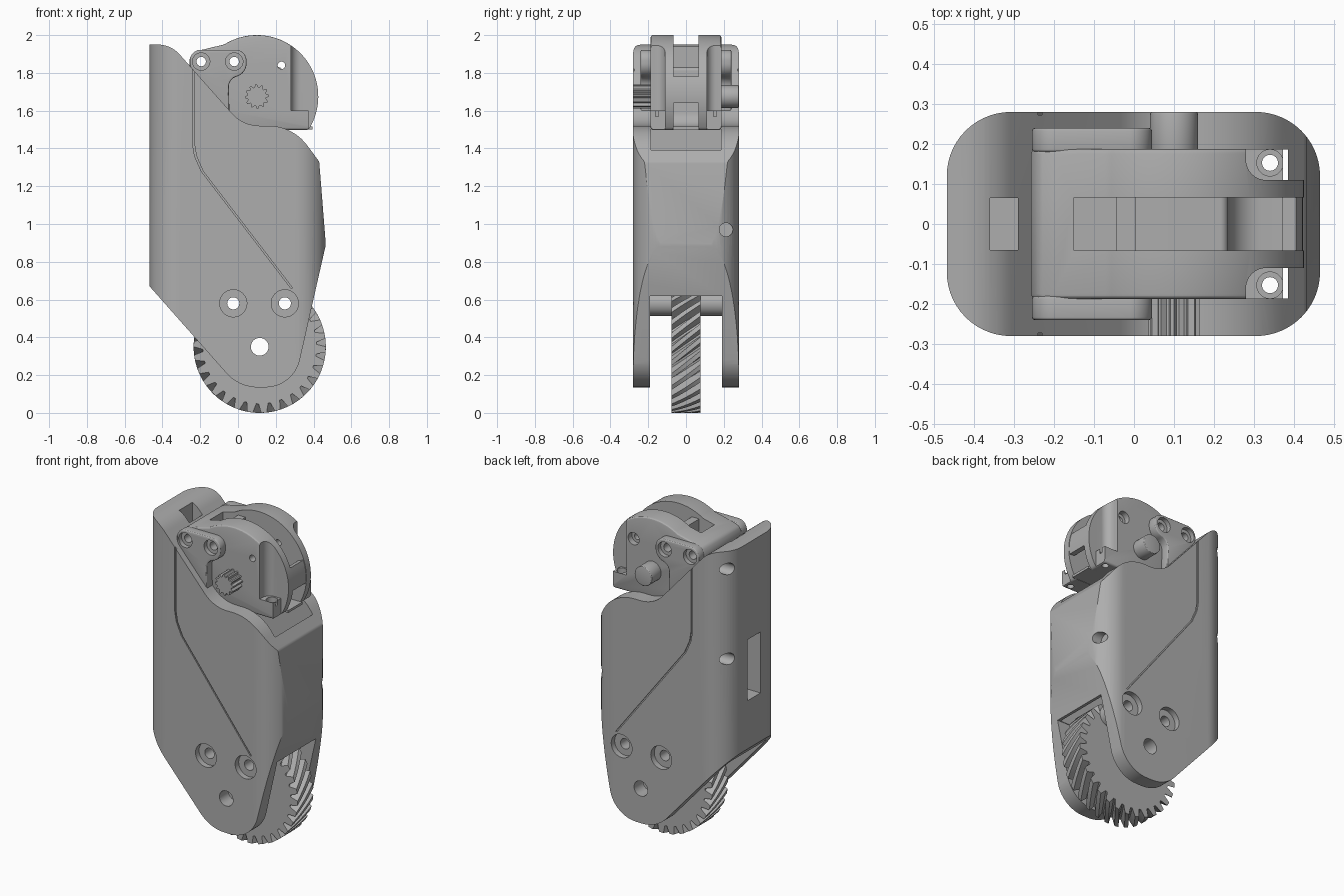
import bpy, bmesh, math
from math import sin, cos, pi, radians
from mathutils import Vector

cube = bpy.data.objects.get("Cube")
if cube:
    bpy.data.objects.remove(cube, do_unlink=True)

GREY = (0.42, 0.42, 0.42, 1)
mat = bpy.data.materials.new("plain_grey")
mat.use_nodes = True
mat.diffuse_color = GREY
mat.node_tree.nodes["Principled BSDF"].inputs["Base Color"].default_value = GREY


def make(name, bm):
    bmesh.ops.recalc_face_normals(bm, faces=bm.faces)
    me = bpy.data.meshes.new(name)
    bm.to_mesh(me)
    bm.free()
    me.materials.append(mat)
    ob = bpy.data.objects.new(name, me)
    bpy.context.collection.objects.link(ob)
    return ob


def prism(name, pts, a, b, axis="y"):
    """Extrude a 2D outline from a to b along y (outline in xz), z (xy) or x (yz)."""
    place = {"y": lambda p: (p[0], a, p[1]), "z": lambda p: (p[0], p[1], a),
             "x": lambda p: (a, p[0], p[1])}[axis]
    step = {"x": (b - a, 0, 0), "y": (0, b - a, 0), "z": (0, 0, b - a)}[axis]
    bm = bmesh.new()
    face = bm.faces.new([bm.verts.new(place(p)) for p in pts])
    out = bmesh.ops.extrude_face_region(bm, geom=[face])
    bmesh.ops.translate(bm, vec=step, verts=[v for v in out["geom"] if isinstance(v, bmesh.types.BMVert)])
    return make(name, bm)


def circle(x, y, r, n=32):
    return [(x + r * cos(2 * pi * i / n), y + r * sin(2 * pi * i / n)) for i in range(n)]


def box(name, x0, x1, y0, y1, z0, z1):
    return prism(name, [(x0, y0), (x1, y0), (x1, y1), (x0, y1)], z0, z1, "z")


def rounded(corners, n=10):
    """Outline with a circular arc at each (x, y, cutback) corner."""
    pts = []
    for i, (x, y, d) in enumerate(corners):
        c = Vector((x, y))
        if not d:
            pts.append(c)
            continue
        u = (Vector(corners[i - 1][:2]) - c).normalized()
        v = (Vector(corners[(i + 1) % len(corners)][:2]) - c).normalized()
        w = math.sqrt((1 - u.dot(v)) / 2)
        for k in range(n + 1):
            t = k / n
            f = ((1 - t) ** 2, 2 * w * t * (1 - t), t * t)
            pts.append(((c + u * d) * f[0] + c * f[1] + (c + v * d) * f[2]) / sum(f))
    return pts


def apply_mod(ob, kind, **settings):
    mod = ob.modifiers.new("step", kind)
    for key, value in settings.items():
        setattr(mod, key, value)
    bpy.context.view_layer.objects.active = ob
    bpy.ops.object.modifier_apply(modifier=mod.name)


def combine(ob, tools, operation="DIFFERENCE"):
    for tool in tools:
        apply_mod(ob, "BOOLEAN", object=tool, operation=operation, solver="EXACT")
        bpy.data.objects.remove(tool, do_unlink=True)


def soften(ob, width):
    apply_mod(ob, "BEVEL", width=width, segments=3, limit_method="ANGLE", angle_limit=radians(35))


def drill(spots, r, a=-0.4, b=0.4):
    return [prism("hole", circle(*p, r), a, b) for p in spots]


AXLE = (0.115, 0.35)
SHAFT = (0.1, 1.675)
SCREWS = [(-0.025, 0.58), (0.248, 0.58)]
PINS = [(-0.195, 1.86), (-0.02, 1.86)]

# Housing: side outline intersected with a rounded plan
housing = prism("housing", rounded([
    (-0.468, 1.95, 0), (-0.355, 1.95, 0.07), (0.026, 1.52, 0.09), (0.29, 1.52, 0.13),
    (0.43, 1.33, 0.01), (0.465, 0.89, 0.01), (0.39, 0.56, 0.03), (0.295, 0.135, 0.15),
    (0.005, 0.135, 0.1), (-0.468, 0.67, 0)]), -0.4, 0.4)
plan = [(-0.468, -0.28, 0.16), (0.465, -0.28, 0.16), (0.465, 0.28, 0.16), (-0.468, 0.28, 0.16)]
combine(housing, [prism("plan", rounded(plan, 14), -0.1, 2.2, "z")], "INTERSECT")

# Hollow interior, fork slot, cable channel and rear window
cuts = [box("cavity", -0.25, 0.385, -0.186, 0.186, 0.5, 2.2),
        box("fork", -0.7, 0.7, -0.19, 0.19, -0.1, 0.62),
        box("channel", -0.36, -0.29, -0.065, 0.065, 0.97, 2.2),
        box("window", -0.6, -0.3, -0.065, 0.065, 0.97, 1.35)]
cuts += drill([AXLE], 0.047) + drill(SCREWS, 0.032)
# Corner screw holes along x
cuts += [prism("corner_hole", circle(0.212, z, 0.036), a, b, "x")
         for z, a, b in [(1.28, -0.6, -0.36), (1.84, -0.6, -0.36), (0.97, 0.39, 0.6)]]
# Counterbores and cover seam on both cheeks
seam = [(-0.235, 1.86), (-0.235, 1.42), (-0.225, 1.36), (-0.19, 1.28), (0.285, 0.66)]
strip = [(x - 0.005, z) for x, z in seam] + [(x + 0.005, z) for x, z in reversed(seam)]
for s in (-1, 1):
    cuts += drill(SCREWS, 0.072, s * 0.245, s * 0.4)
    cuts.append(prism("seam", strip, s * 0.272, s * 0.4))
combine(housing, cuts)

# Screw bosses inside the fork
for s, side in ((-1, "front"), (1, "rear")):
    for p, where in zip(SCREWS, ("inner", "outer")):
        boss = prism(f"{side}_{where}_boss", circle(*p, 0.068), s * 0.077, s * 0.2)
        combine(boss, drill([p], 0.032))

# Helical gear
TEETH, LAYERS, HALF = 30, 6, 0.078
bm = bmesh.new()
rings = []
for j in range(LAYERS + 1):
    f = j / LAYERS
    ring = []
    for t in range(TEETH):
        for off, r in ((0.06, 0.302), (0.26, 0.302), (0.46, 0.35), (0.86, 0.35)):
            a = 2 * pi * (t + off) / TEETH + 0.36 * (f - 0.5)
            ring.append(bm.verts.new((AXLE[0] + r * cos(a), HALF * (2 * f - 1), AXLE[1] + r * sin(a))))
    rings.append(ring)
for lo, hi in zip(rings, rings[1:]):
    for i in range(len(lo)):
        bm.faces.new((lo[i - 1], lo[i], hi[i], hi[i - 1]))
bm.faces.new(rings[0])
bm.faces.new(rings[-1])
gear = make("helical_gear", bm)
combine(gear, drill([AXLE], 0.047) + drill(SCREWS, 0.032))

# Motor head: drum with a tail block
arc = [radians(-33 + 155 * i / 48) for i in range(49)]
outline = [(SHAFT[0] + 0.325 * cos(a), SHAFT[1] + 0.325 * sin(a)) for a in arc]
outline += [(-0.2, 1.92), (-0.24, 1.905), (-0.257, 1.87), (-0.257, 1.83), (-0.05, 1.59), (0.0, 1.5)]
head = prism("motor_head", outline, -0.187, 0.187)
soften(head, 0.012)
cuts = [box("slot", -0.15, 0.6, -0.066, 0.066, 1.4, 2.2)]
for s in (-1, 1):
    y0, y1 = sorted((s * 0.11, s * 0.3))
    pocket = rounded([(0.28, s * 0.11, 0.05), (0.6, s * 0.11, 0), (0.6, s * 0.3, 0), (0.28, s * 0.3, 0)])
    cuts += [prism("pocket", pocket, 1.6, 2.2, "z"),
             box("trim", 0.372, 0.6, y0, y1, 1.4, 2.2),
             prism("flange_hole", circle(0.34, s * 0.153, 0.02), 1.4, 1.7, "z"),
             prism("flange_bore", circle(0.34, s * 0.153, 0.033), 1.57, 1.7, "z")]
cuts += drill(PINS, 0.025) + drill([(0.23, 1.84)], 0.02) + drill([(0.23, 1.84)], 0.038, 0.15)
combine(head, cuts)

# Slot floor, cross rib and front bridge
floor = prism("slot_floor", rounded([
    (-0.16, 1.5, 0), (0.395, 1.5, 0), (0.395, 1.515, 0), (0.24, 1.515, 0.08),
    (0.235, 1.83, 0.02), (-0.16, 1.83, 0)]), -0.07, 0.07)
combine(floor, drill(PINS[1:], 0.025))
rib = box("slot_rib", -0.045, 0.005, -0.07, 0.07, 1.8, 1.94)
combine(rib, drill(PINS[1:], 0.025))
sweep = [radians(-6 + 25 * i / 8) for i in range(9)]
bridge = [(SHAFT[0] + r * cos(a), SHAFT[1] + r * sin(a))
          for r, angles in ((0.322, sweep), (0.285, sweep[::-1])) for a in angles]
prism("front_bridge", bridge, -0.07, 0.07)

# Link plates with pin bores
for s, side in ((-1, "front"), (1, "rear")):
    plate = prism(f"{side}_link_plate", rounded([
        (-0.255, 1.922, 0.057), (0.045, 1.922, 0.057), (0.045, 1.8, 0.05),
        (-0.05, 1.765, 0.04), (-0.045, 1.59, 0), (-0.255, 1.83, 0.025)]), s * 0.18, s * 0.24)
    soften(plate, 0.008)
    combine(plate, drill(PINS, 0.025) + drill(PINS, 0.046, s * 0.212, s * 0.4))

# Output shaft: plain at the rear, splined at the front
shaft = prism("rear_shaft", circle(*SHAFT, 0.06), 0.17, 0.28)
soften(shaft, 0.006)
spline = []
for i in range(48):
    r = 0.064 if i % 4 < 2 else 0.05
    spline.append((SHAFT[0] + r * cos(2 * pi * i / 48), SHAFT[1] + r * sin(2 * pi * i / 48)))
prism("splined_shaft", spline, -0.28, -0.17)

# Smooth curved faces, keep edges sharp
for ob in list(bpy.context.scene.objects):
    if ob.type == "MESH":
        bpy.ops.object.select_all(action="DESELECT")
        ob.select_set(True)
        bpy.context.view_layer.objects.active = ob
        bpy.ops.object.shade_smooth_by_angle(angle=radians(28))
